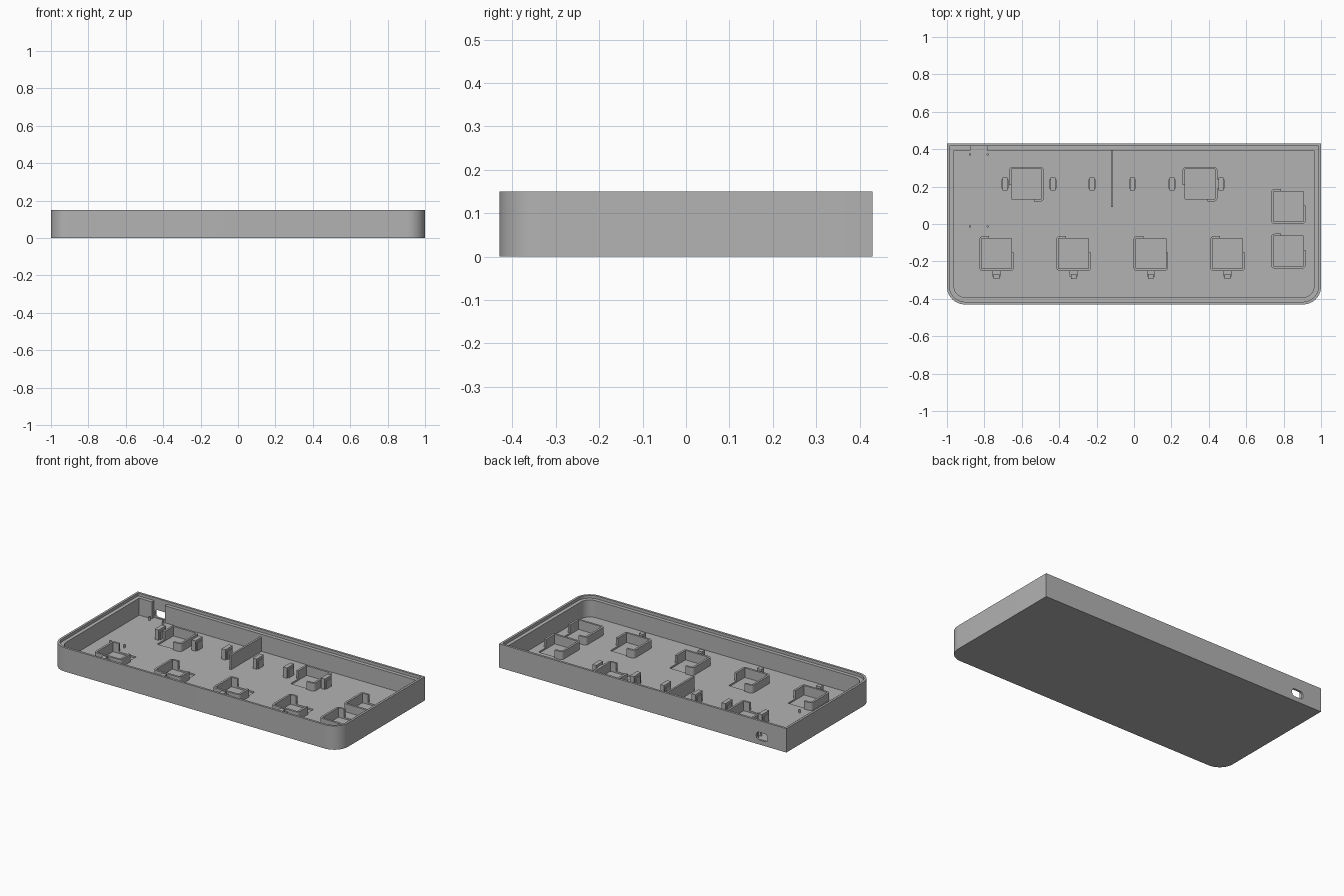
import bpy, bmesh
from math import pi
from mathutils import Vector, Matrix

cube = bpy.data.objects.get("Cube")
if cube:
    bpy.data.objects.remove(cube, do_unlink=True)

grey = bpy.data.materials.new("plain_grey")
grey.use_nodes = True
grey.diffuse_color = (0.45, 0.45, 0.45, 1)
grey.node_tree.nodes["Principled BSDF"].inputs["Base Color"].default_value = (0.45, 0.45, 0.45, 1)

FLOOR = 0.025
HEIGHT = 0.15
HALF_Y = 0.43


def outline(corners, steps=10):
    """Corners are (x, y, radius); round each corner with a radius."""
    pts = []
    for k, (x, y, r) in enumerate(corners):
        p = Vector((x, y))
        if r == 0:
            pts.append(p)
            continue
        a = (Vector(corners[k - 1][:2]) - p).normalized()
        b = (Vector(corners[(k + 1) % len(corners)][:2]) - p).normalized()
        centre = p + (a + b) * r
        for s in range(steps + 1):
            t = pi / 2 * s / steps
            # square corners only: sweep from one tangent point to the other
            pts.append(centre - b * r * (1 - 0) * Matrix.Rotation(t, 2)[0][0]
                       - a * r * Matrix.Rotation(t, 2)[1][0])
    return pts


def prism(name, corners, z0, z1, place=None):
    """Extrude a rounded outline between two heights."""
    bm = bmesh.new()
    face = bm.faces.new([bm.verts.new((p.x, p.y, z0)) for p in outline(corners)])
    top = bmesh.ops.extrude_face_region(bm, geom=[face])["geom"]
    bmesh.ops.translate(bm, vec=(0, 0, z1 - z0),
                        verts=[v for v in top if isinstance(v, bmesh.types.BMVert)])
    if place:
        bm.transform(place)
    bmesh.ops.recalc_face_normals(bm, faces=bm.faces)
    mesh = bpy.data.meshes.new(name)
    bm.to_mesh(mesh)
    bm.free()
    obj = bpy.data.objects.new(name, mesh)
    bpy.context.collection.objects.link(obj)
    mesh.materials.append(grey)
    return obj


def rect(x0, x1, y0, y1, front_r=0, back_r=0):
    return [(x0, y0, front_r), (x1, y0, front_r), (x1, y1, back_r), (x0, y1, back_r)]


def box(name, x, y, w, d, z0, z1):
    return prism(name, rect(x - w / 2, x + w / 2, y - d / 2, y + d / 2), z0, z1)


def inset_rect(t, r):
    return rect(-1 + t, 1 - t, -HALF_Y + t, HALF_Y - t, r)


def cut(target, cutter):
    cutter.hide_render = True
    mod = target.modifiers.new("cut", "BOOLEAN")
    mod.operation = "DIFFERENCE"
    mod.solver = "EXACT"
    mod.object = cutter
    bpy.context.view_layer.objects.active = target
    bpy.ops.object.modifier_apply(modifier=mod.name)
    bpy.data.objects.remove(cutter, do_unlink=True)


# Tray shell: rounded front corners, square back, stepped rim
tray = prism("tray_shell", inset_rect(0, 0.095), 0, HEIGHT)
cut(tray, prism("cavity_cutter", inset_rect(0.037, 0.062), FLOOR, 0.2))
cut(tray, prism("ledge_cutter", inset_rect(0.014, 0.082), HEIGHT - 0.018, 0.2))

# Connector opening and its inner recess in the back wall
PORT_X = -0.83
cut(tray, box("recess_cutter", PORT_X, 0.4, 0.09, 0.034, FLOOR, 0.2))
upright = Matrix.Translation((PORT_X, 0.45, 0.053)) @ Matrix.Rotation(pi / 2, 4, "X")
cut(tray, prism("port_cutter", rect(-0.04, 0.04, -0.024, 0.024, 0.02, 0.02),
                0, 0.08, upright))

# Button holders: (x, y, turned half way round)
holders = [(x, -0.158, False) for x in (-0.735, -0.323, 0.09, 0.50)]
holders += [(0.825, 0.093, False), (0.825, -0.145, False)]
holders += [(-0.575, 0.213, True), (0.353, 0.213, True)]
I, O = 0.08, 0.093
bracket = [(-0.04, O, 0), (-O, O, 0.02), (-O, -O, 0.02), (O, -O, 0.02), (O, 0.005, 0),
           (I, 0.005, 0), (I, -I, 0), (-I, -I, 0), (-I, I, 0), (-0.04, I, 0)]
for n, (x, y, turned) in enumerate(holders, 1):
    cut(tray, box("pocket_cutter", x, y, 2 * I, 2 * I, FLOOR - 0.01, FLOOR + 0.05))
    place = Matrix.Translation((x, y, 0)) @ Matrix.Rotation(pi if turned else 0, 4, "Z")
    prism(f"button_holder_{n}", bracket, FLOOR - 0.01, 0.075, place)

# Small clips in front of the front row of holders
for n, (x, y, _) in enumerate(holders[:4], 1):
    box(f"front_clip_base_{n}", x, y - 0.107, 0.042, 0.03, FLOOR - 0.005, 0.06)
    box(f"front_clip_tip_{n}", x, y - 0.122, 0.03, 0.028, FLOOR - 0.005, 0.08)

# Support posts along the back row: broad body with a narrow taller core
for n, x in enumerate((-0.69, -0.434, -0.225, -0.008, 0.203, 0.465), 1):
    box(f"post_body_{n}", x, 0.213, 0.039, 0.048, FLOOR - 0.005, 0.075)
    box(f"post_core_{n}", x, 0.213, 0.027, 0.07, FLOOR - 0.005, 0.09)

# Divider rib reaching out from the back wall
box("divider_rib", -0.117, 0.245, 0.012, 0.31, FLOOR - 0.005, 0.115)

# Locating pegs for the circuit board
for n, (x, y) in enumerate([(x, y) for x in (-0.877, -0.782) for y in (-0.013, 0.372)], 1):
    prism(f"board_peg_{n}", rect(x - 0.006, x + 0.006, y - 0.006, y + 0.006, 0.0059, 0.0059),
          FLOOR - 0.005, 0.045)

# Smooth the rounded corners, keep hard edges
bpy.ops.object.select_all(action="DESELECT")
for obj in bpy.context.scene.objects:
    if obj.type == "MESH" and grey.name in obj.data.materials:
        obj.select_set(True)
bpy.context.view_layer.objects.active = tray
bpy.ops.object.shade_smooth_by_angle(angle=pi / 6)
